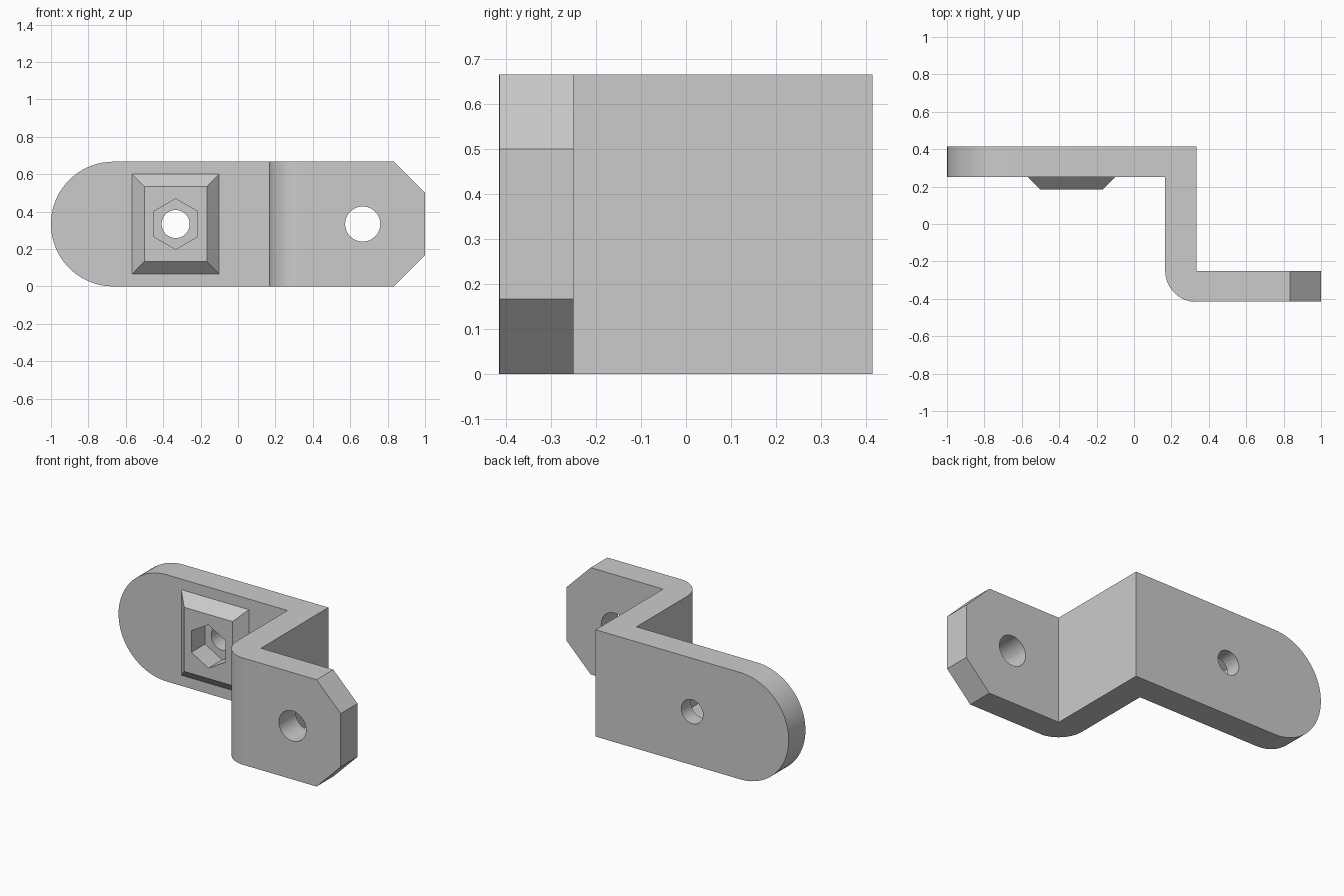
import bpy
import bmesh
from math import cos, sin, pi, radians
from mathutils import Vector

cube = bpy.data.objects.get("Cube")
if cube:
    bpy.data.objects.remove(cube, do_unlink=True)

T = 1 / 6            # sheet thickness
H = 4 * T            # bracket height
MID = H / 2
YO, YI = 0.415, 0.25  # outer and inner faces of the two plates

grey = bpy.data.materials.new("plain_grey")
grey.use_nodes = True
colour = (0.6, 0.6, 0.6, 1)
grey.diffuse_color = colour
grey.node_tree.nodes["Principled BSDF"].inputs["Base Color"].default_value = colour


def arc(cx, cy, r, start, end, steps):
    """Points along an arc, angles in degrees."""
    angles = [radians(start + (end - start) * i / steps) for i in range(steps + 1)]
    return [(cx + r * cos(a), cy + r * sin(a)) for a in angles]


def loft(name, rings):
    """Closed solid through rings of matching 3D points."""
    bm = bmesh.new()
    loops = [[bm.verts.new(p) for p in ring] for ring in rings]
    n = len(loops[0])
    for a, b in zip(loops, loops[1:]):
        for i in range(n):
            j = (i + 1) % n
            bm.faces.new((a[i], a[j], b[j], b[i]))
    bm.faces.new(loops[0])
    bm.faces.new(loops[-1])
    bmesh.ops.recalc_face_normals(bm, faces=bm.faces)
    mesh = bpy.data.meshes.new(name)
    bm.to_mesh(mesh)
    bm.free()
    mesh.materials.append(grey)
    obj = bpy.data.objects.new(name, mesh)
    bpy.context.collection.objects.link(obj)
    return obj


def front_prism(name, outline, y0, y1):
    """Extrude an x-z outline along y."""
    return loft(name, [[(x, y, z) for x, z in outline] for y in (y0, y1)])


def combine(target, tool, operation):
    """Apply a boolean and drop the tool."""
    mod = target.modifiers.new(operation.title(), "BOOLEAN")
    mod.operation, mod.solver, mod.object = operation, "EXACT", tool
    bpy.context.view_layer.objects.active = target
    bpy.ops.object.modifier_apply(modifier=mod.name)
    bpy.data.objects.remove(tool, do_unlink=True)


# Z-shaped sheet with one rounded outer bend
profile = [(-1, YO), (-1, YI), (T, YI)]
profile += arc(2 * T, -YI, T, 180, 270, 16)[:-1]
profile += [(2 * T, -YO), (1, -YO), (1, -YI), (2 * T, -YI), (2 * T, YO)]
bracket = loft("bracket", [[(x, y, z) for x, y in profile] for z in (0, H)])

# Round end on the back plate, clipped corners on the front plate
outline = [(5 * T, 0), (1, T), (1, 3 * T), (5 * T, H)]
outline += arc(-1 + MID, MID, MID, 90, 270, 40)
combine(bracket, front_prism("outline_trim", outline, -1, 1), "INTERSECT")

# Tapered nut boss on the back plate
boss_x = -2 * T


def rectangle(hx, hz, y):
    return [(boss_x + sx * hx, y, MID + sz * hz)
            for sx, sz in ((-1, -1), (1, -1), (1, 1), (-1, 1))]


boss_face = YI - 0.066
boss = loft("nut_boss", [rectangle(0.233, 0.267, YI + 0.05),
                         rectangle(0.233, 0.267, YI),
                         rectangle(0.167, 0.2, boss_face)])
combine(bracket, boss, "UNION")

# Hexagonal nut pocket and the two bolt holes
hexagon = arc(boss_x, MID, 0.135, 90, 390, 5)
combine(bracket, front_prism("nut_pocket", hexagon, 0.1, boss_face + 0.135), "DIFFERENCE")
for x, r, y0, y1 in ((boss_x, 0.075, 0.1, 0.6), (4 * T, 0.094, -0.6, -0.1)):
    circle = arc(x, MID, r, 0, 360, 40)[:-1]
    combine(bracket, front_prism("bolt_hole", circle, y0, y1), "DIFFERENCE")

# Smooth the rounded surfaces, keep the edges sharp
bpy.ops.object.select_all(action="DESELECT")
bracket.select_set(True)
bpy.context.view_layer.objects.active = bracket
bpy.ops.object.shade_smooth_by_angle(angle=radians(30))
